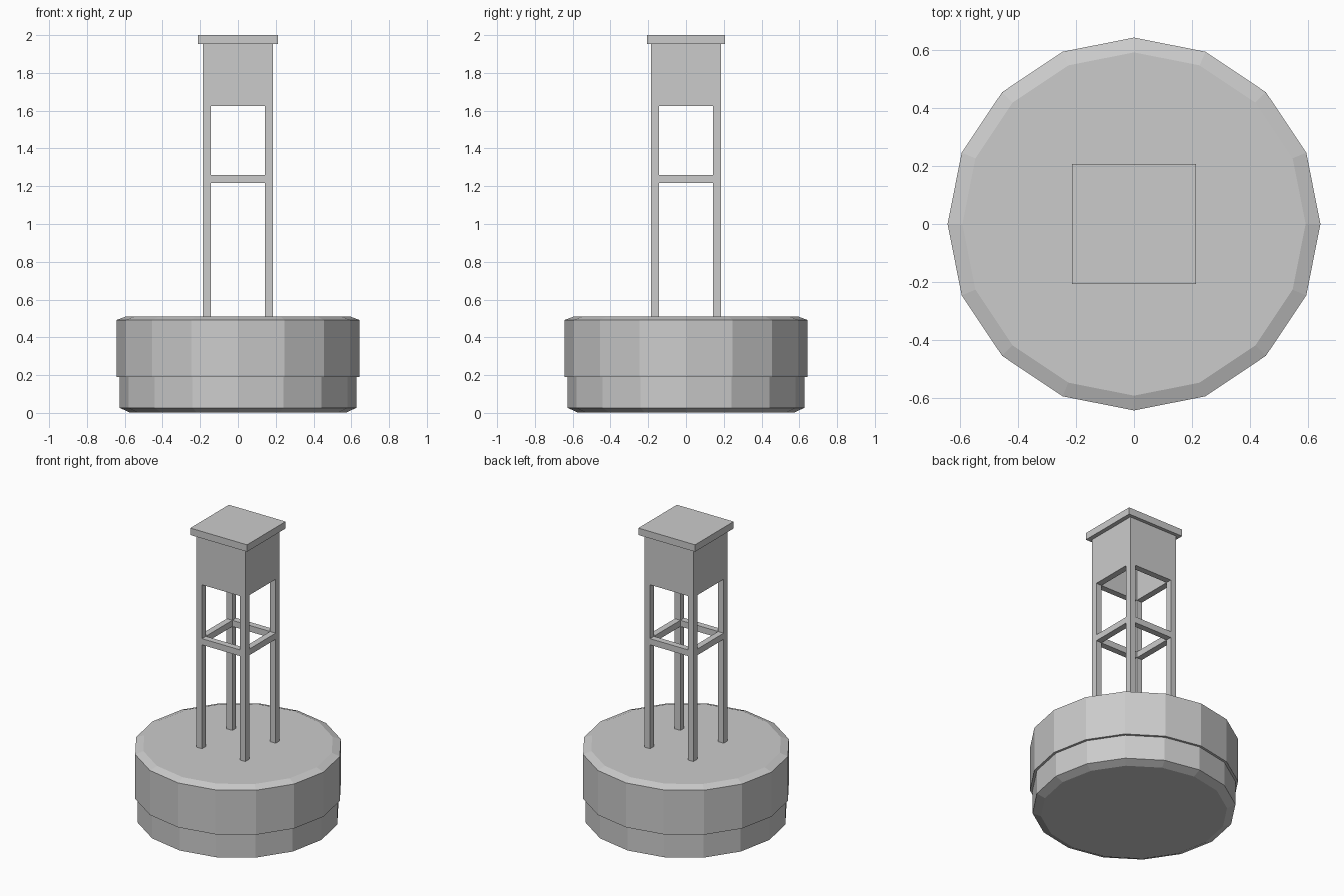
import bpy, bmesh, math

if "Cube" in bpy.data.objects:
    bpy.data.objects.remove(bpy.data.objects["Cube"])

SIDES = 16


def mesh_object(name, bm):
    bmesh.ops.recalc_face_normals(bm, faces=bm.faces)
    mesh = bpy.data.meshes.new(name)
    bm.to_mesh(mesh)
    bm.free()
    obj = bpy.data.objects.new(name, mesh)
    bpy.context.collection.objects.link(obj)
    return obj


def box(name, x0, x1, y0, y1, z0, z1):
    bm = bmesh.new()
    bmesh.ops.create_cube(bm, size=1)
    for v in bm.verts:
        v.co.x = x1 if v.co.x > 0 else x0
        v.co.y = y1 if v.co.y > 0 else y0
        v.co.z = z1 if v.co.z > 0 else z0
    return mesh_object(name, bm)


def lathe(name, profile):
    bm = bmesh.new()
    rings = []
    for r, z in profile:
        rings.append([bm.verts.new((r * math.cos(2 * math.pi * i / SIDES),
                                    r * math.sin(2 * math.pi * i / SIDES), z))
                      for i in range(SIDES)])
    for a, b in zip(rings, rings[1:]):
        for i in range(SIDES):
            j = (i + 1) % SIDES
            bm.faces.new((a[i], a[j], b[j], b[i]))
    bm.faces.new(rings[0])
    bm.faces.new(rings[-1])
    return mesh_object(name, bm)


# Stepped float with bevelled rims
lathe("float_body", [(0.575, 0.003), (0.627, 0.027), (0.627, 0.19),
                     (0.643, 0.19), (0.643, 0.492), (0.592, 0.511)])

# Tower: outer half width and member thickness
W, T = 0.184, 0.042
DECK, BOX_LOW, BOX_TOP = 0.511, 1.625, 1.953
I = W - T

# Four corner legs running up to the cap
for sx, xn in ((-1, "left"), (1, "right")):
    for sy, yn in ((-1, "front"), (1, "back")):
        xs = sorted((sx * I, sx * W))
        ys = sorted((sy * I, sy * W))
        box(f"{yn}_{xn}_leg", *xs, *ys, DECK, BOX_TOP)

# Cross rails and upper side panels, open underneath
for part, z0, z1 in (("rail", 1.217, 1.259), ("panel", BOX_LOW, BOX_TOP)):
    for s, xn, yn in ((-1, "left", "front"), (1, "right", "back")):
        span = sorted((s * I, s * W))
        box(f"{yn}_{part}", -I, I, *span, z0, z1)
        box(f"{xn}_{part}", *span, -I, I, z0, z1)

# Flat cap
box("cap", -0.213, 0.213, -0.207, 0.207, BOX_TOP, 2.0)
